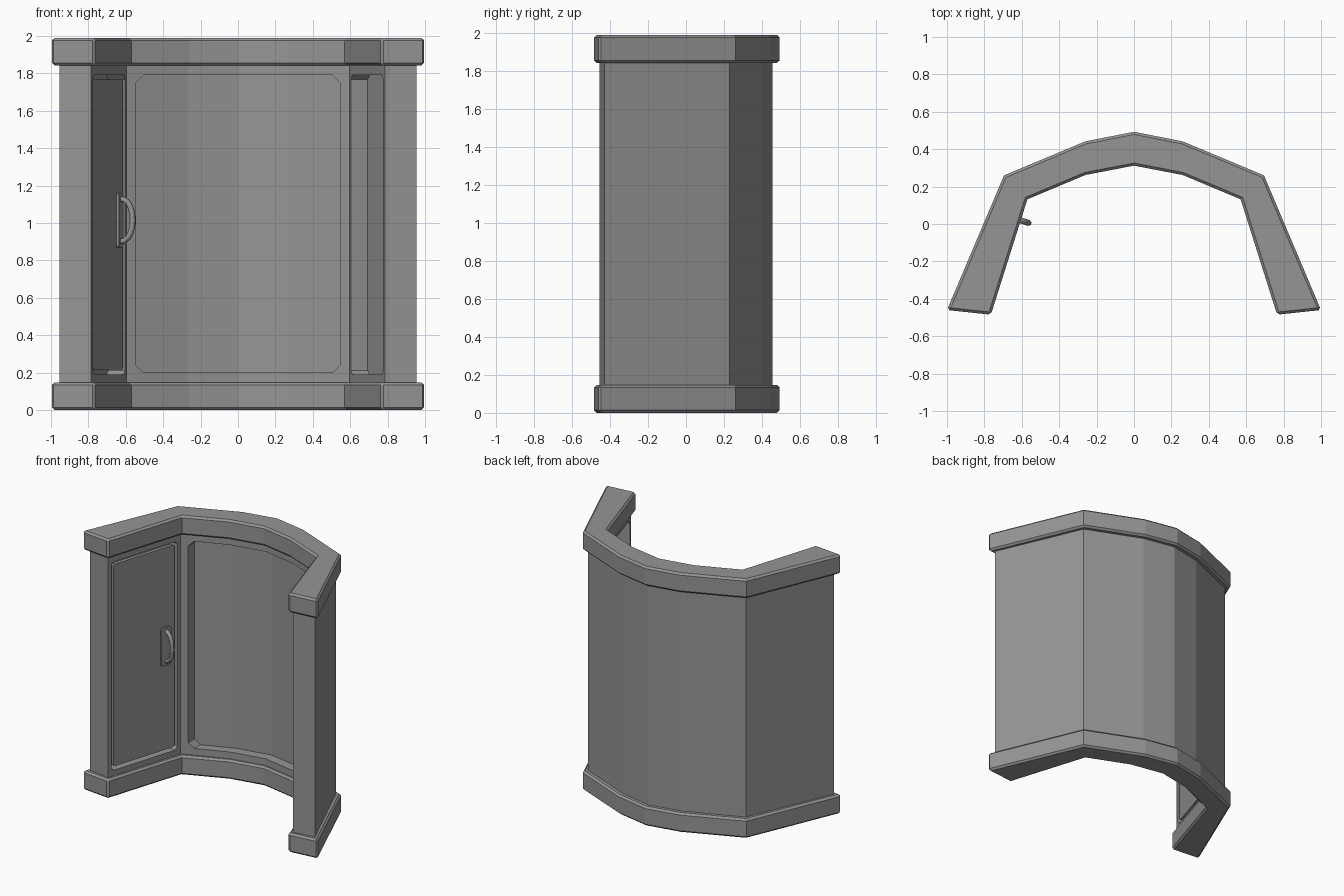
import bpy, bmesh, math
from mathutils import Vector

if "Cube" in bpy.data.objects:
    bpy.data.objects.remove(bpy.data.objects["Cube"])

grey = bpy.data.materials.new("plain_grey")
grey.use_nodes = True
COLOUR = (0.3, 0.3, 0.3, 1)
grey.diffuse_color = COLOUR
grey.node_tree.nodes["Principled BSDF"].inputs["Base Color"].default_value = COLOUR


def prism(name, near, far):
    """Closed solid between two matching loops of points."""
    bm = bmesh.new()
    a = [bm.verts.new(p) for p in near]
    b = [bm.verts.new(p) for p in far]
    bm.faces.new(a)
    bm.faces.new(b)
    for i in range(len(a)):
        j = (i + 1) % len(a)
        bm.faces.new((a[i], a[j], b[j], b[i]))
    bmesh.ops.recalc_face_normals(bm, faces=bm.faces)
    mesh = bpy.data.meshes.new(name)
    bm.to_mesh(mesh)
    bm.free()
    mesh.materials.append(grey)
    ob = bpy.data.objects.new(name, mesh)
    bpy.context.collection.objects.link(ob)
    return ob


def plan_solid(name, half, z0, z1):
    """Mirror half a floor plan across x = 0 and raise it."""
    full = half + [(-x, y) for x, y in reversed(half) if x > 0]
    # the inner middle point belongs between the two mirrored halves
    return prism(name, [(x, y, z0) for x, y in full], [(x, y, z1) for x, y in full])


def arch_solid(name, outer, inner, z0, z1):
    """Bent wall plan from its outer and inner half lines, end to middle."""
    def both(line):
        return line + [(-x, y) for x, y in reversed(line[:-1])]
    full = both(outer) + both(inner)[::-1]
    return prism(name, [(x, y, z0) for x, y in full], [(x, y, z1) for x, y in full])


def slab(name, frame, t0, t1, z0, z1, cut, near, far):
    """Upright plate with clipped corners; near and far give depth at t0 and t1."""
    origin, along, inward = frame
    loop = [(t0 + cut, z0), (t1 - cut, z0), (t1, z0 + cut), (t1, z1 - cut),
            (t1 - cut, z1), (t0 + cut, z1), (t0, z1 - cut), (t0, z0 + cut)]

    def place(depths):
        pts = []
        for t, z in loop:
            d = depths[0] + (depths[1] - depths[0]) * (t - t0) / (t1 - t0)
            p = origin + along * t + inward * d
            pts.append((p.x, p.y, z))
        return pts
    return prism(name, place(near), place(far))


def bake(ob):
    """Replace an object's mesh with its modified result."""
    dg = bpy.context.evaluated_depsgraph_get()
    mesh = bpy.data.meshes.new_from_object(ob.evaluated_get(dg))
    ob.modifiers.clear()
    ob.data = mesh


def combine(ob, tool, operation):
    mod = ob.modifiers.new("cut", 'BOOLEAN')
    mod.operation = operation
    mod.solver = 'EXACT'
    mod.object = tool
    bake(ob)
    bpy.data.objects.remove(tool)


def wing_frame(side):
    along = Vector((side * 0.19, -0.61)).normalized()
    inward = Vector((side * 0.61, 0.19)).normalized()
    return Vector((side * 0.595, 0.155)), along, inward


# Wall body
body_outer = [(0.955, -0.43), (0.67, 0.23), (0.25, 0.405), (0, 0.455)]
body_inner = [(0.785, -0.455), (0.595, 0.155), (0.265, 0.285), (0, 0.335)]
wall = arch_solid("wall_body", body_outer, body_inner, 0.1, 1.9)

# Curved back panel recess with clipped corners
back = arch_solid("back_recess_cutter", [(x, y + 0.075) for x, y in body_inner[1:]],
                  [(x, y - 0.1) for x, y in body_inner[1:]], 0.15, 1.85)
front_frame = (Vector((0, 0)), Vector((1, 0)), Vector((0, 1)))
combine(back, slab("back_outline_cutter", front_frame, -0.545, 0.545, 0.2, 1.79, 0.04,
                   (0, 0), (0.6, 0.6)), 'INTERSECT')
combine(wall, back, 'DIFFERENCE')

# Alcove in each wing
for side in (-1, 1):
    alcove = slab("alcove_cutter", wing_frame(side), 0.03, 0.61, 0.19, 1.79, 0.022,
                  (-0.05, -0.05), (0.094, 0.155))
    combine(wall, alcove, 'DIFFERENCE')

# Base and top mouldings
cap_outer = [(1.0, -0.46), (0.695, 0.26), (0.26, 0.442), (0, 0.493)]
cap_inner = [(0.765, -0.485), (0.57, 0.132), (0.26, 0.262), (0, 0.312)]
for name, z0, z1 in (("base_moulding", 0, 0.148), ("top_moulding", 1.842, 1.99)):
    cap = arch_solid(name, cap_outer, cap_inner, z0, z1)
    bevel = cap.modifiers.new("bevel", 'BEVEL')
    bevel.width = 0.014
    bevel.segments = 1
    bevel.limit_method = 'ANGLE'
    bevel.angle_limit = math.radians(60)
    bake(cap)

# Door with handle plate in the right wing
frame = wing_frame(-1)
slab("door", frame, 0.053, 0.59, 0.217, 1.768, 0.012, (0.004, 0.004), (0.03, 0.03))
slab("handle_plate", frame, 0.09, 0.175, 0.87, 1.16, 0.008, (-0.01, -0.01), (0.01, 0.01))

# Bowed grip
curve = bpy.data.curves.new("door_handle", 'CURVE')
curve.dimensions = '3D'
curve.bevel_depth = 0.016
curve.bevel_resolution = 1
curve.use_fill_caps = True
spline = curve.splines.new('POLY')
STEPS = 10
spline.points.add(STEPS)
origin, along, inward = frame
for i, point in enumerate(spline.points):
    a = math.pi * i / STEPS
    p = origin + along * 0.133 - inward * 0.075 * math.sin(a) ** 0.8
    point.co = (p.x, p.y, 1.015 - 0.115 * math.cos(a), 1)
curve.materials.append(grey)
grip = bpy.data.objects.new("door_handle", curve)
bpy.context.collection.objects.link(grip)
